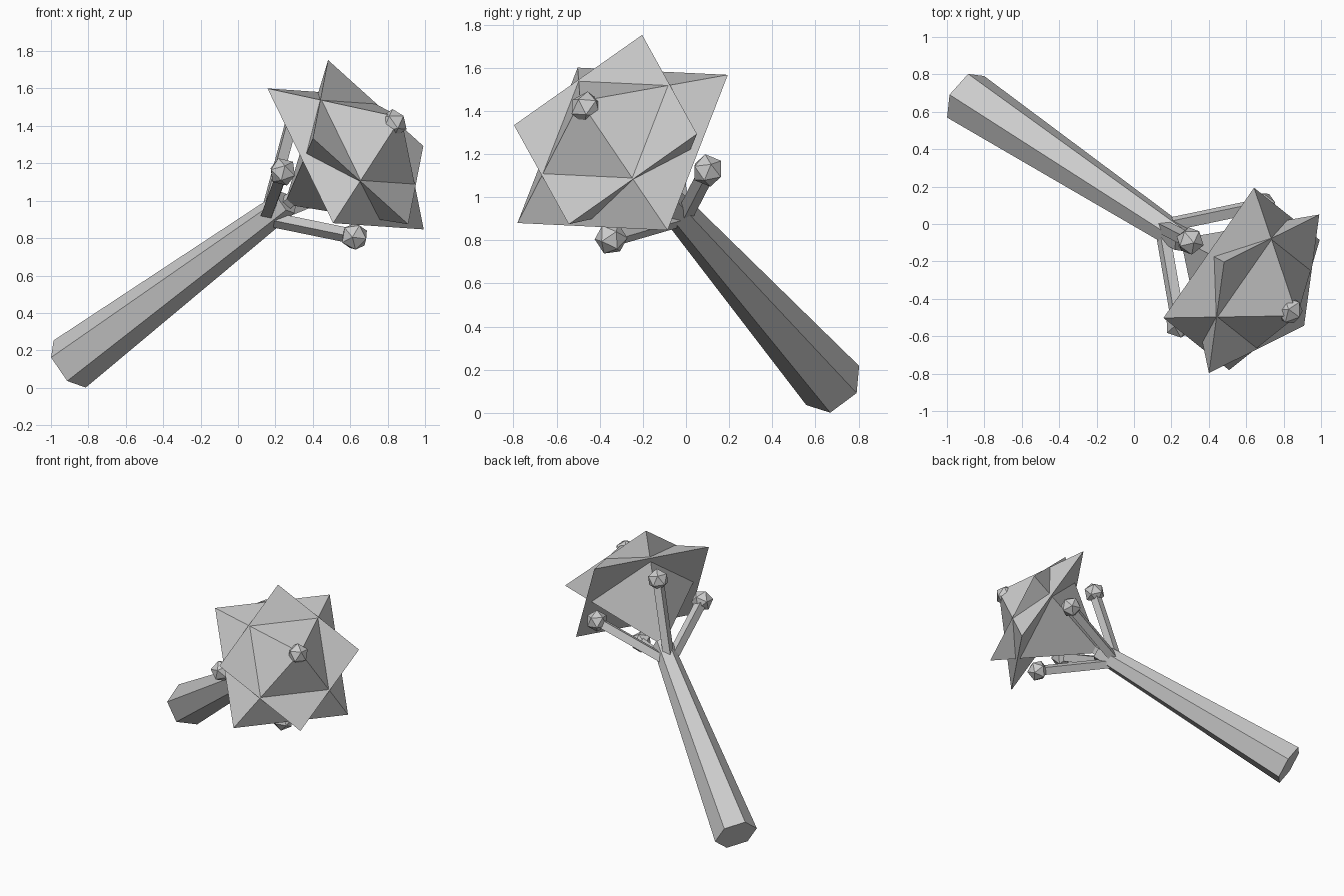
import bpy, bmesh, math
from mathutils import Vector, Matrix

if "Cube" in bpy.data.objects:
    bpy.data.objects.remove(bpy.data.objects["Cube"])

# Flower frame: axis runs from the stem's foot to the bloom
FOOT = Vector((-0.90, 0.68, 0.127))
AXIS = Vector((0.709, -0.468, 0.527)).normalized()
U = Vector((-0.406, 0.323, 0.841))
U = (U - AXIS * U.dot(AXIS)).normalized()
W = AXIS.cross(U)


def at(t, r=0.0, deg=0.0):
    """Point at distance t along the axis, radius r, angle deg."""
    a = math.radians(deg)
    return FOOT + AXIS * t + (U * math.cos(a) + W * math.sin(a)) * r


def finish(bm, name):
    bmesh.ops.recalc_face_normals(bm, faces=bm.faces)
    me = bpy.data.meshes.new(name)
    bm.to_mesh(me)
    bm.free()
    ob = bpy.data.objects.new(name, me)
    bpy.context.collection.objects.link(ob)
    return ob


def prism(name, bottom, top):
    bm = bmesh.new()
    b = [bm.verts.new(p) for p in bottom]
    t = [bm.verts.new(p) for p in top]
    n = len(b)
    bm.faces.new(b)
    bm.faces.new(t)
    for i in range(n):
        bm.faces.new((b[i], b[(i + 1) % n], t[(i + 1) % n], t[i]))
    return finish(bm, name)


def pyramid(name, base, apex):
    bm = bmesh.new()
    b = [bm.verts.new(p) for p in base]
    tip = bm.verts.new(apex)
    bm.faces.new(b)
    for i in range(len(b)):
        bm.faces.new((b[i], b[(i + 1) % len(b)], tip))
    return finish(bm, name)


def ring(t, r, n, phase):
    return [at(t, r, phase + 360 * i / n) for i in range(n)]


def stamen(name, start, end, r=0.04, knob=0.077):
    # four-sided stalk with a faceted knob at its end
    d = (end - start).normalized()
    side = d.cross(AXIS)
    side = side.normalized() if side.length > 0.01 else U.copy()
    up = d.cross(side)
    offs = [side * r, up * r, -side * r, -up * r]
    prism(name + "_stalk", [start + o for o in offs], [end + o for o in offs])
    bm = bmesh.new()
    rot = Matrix((side, up, d)).transposed().to_4x4()
    bmesh.ops.create_icosphere(bm, subdivisions=1, radius=knob,
                               matrix=Matrix.Translation(end) @ rot)
    finish(bm, name + "_knob")


# Tapered six-sided stem
prism("stem", ring(0, 0.153, 6, 17), ring(1.64, 0.07, 6, 17))

# Two crossed four-pointed petal layers
pyramid("outer_petals", ring(2.08, 0.60, 4, 45), at(2.50))
pyramid("inner_petals", ring(2.25, 0.517, 4, 0), at(1.62))

# Four side stamens and the central one
for i in range(4):
    stamen(f"stamen_{i + 1}", at(1.50, 0.02, 90 * i), at(1.92, 0.39, 90 * i))
stamen("centre_stamen", at(1.60), at(2.44))
